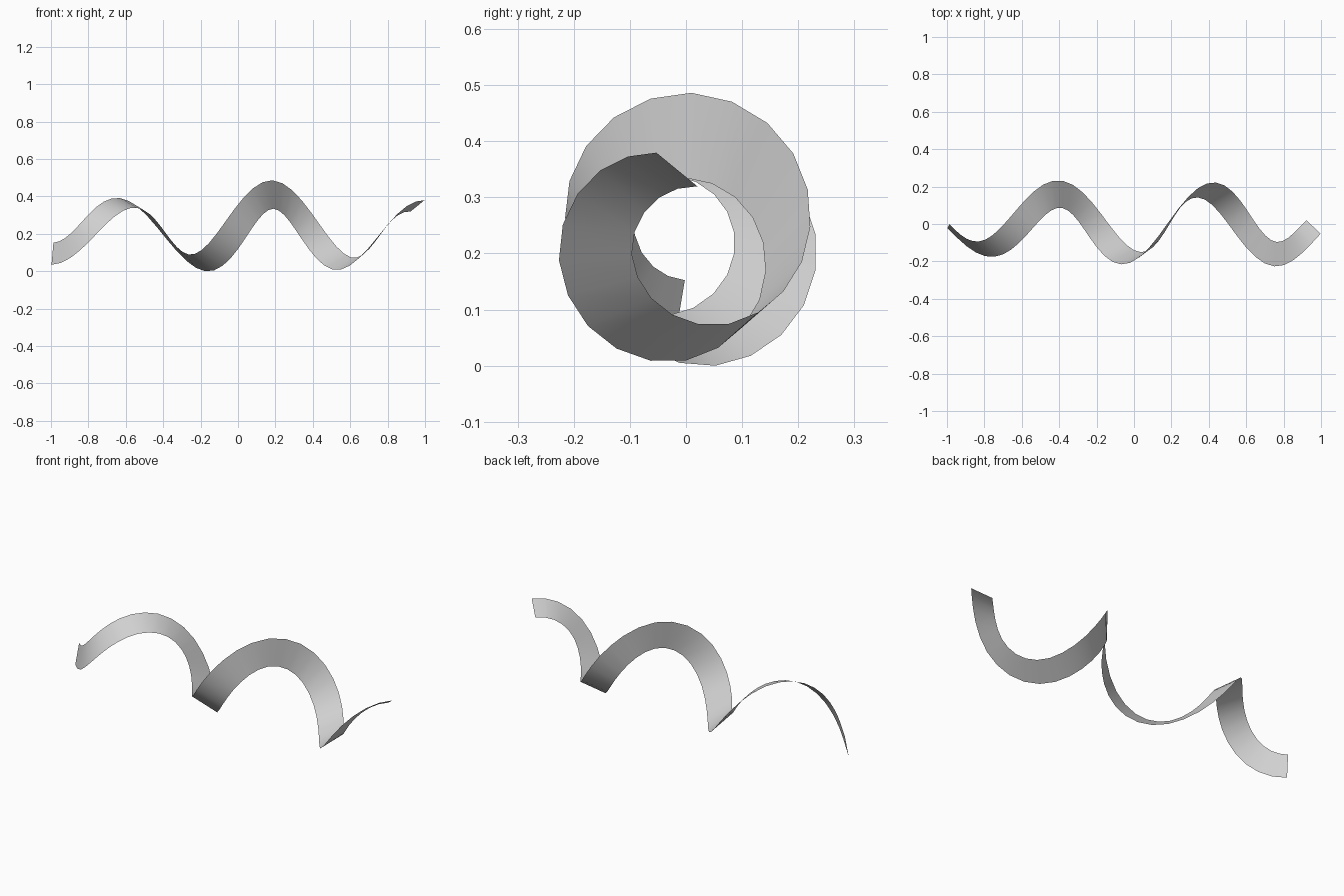
import bpy, bmesh
from math import sin, cos, pi, radians
from mathutils import Vector

cube = bpy.data.objects.get("Cube")
if cube:
    bpy.data.objects.remove(cube)

# Matte light grey
grey = bpy.data.materials.new("light_grey")
grey.use_nodes = True
colour = (0.65, 0.65, 0.65, 1)
grey.diffuse_color = colour
bsdf = next(n for n in grey.node_tree.nodes if n.type == "BSDF_PRINCIPLED")
bsdf.inputs["Base Color"].default_value = colour

SEGMENTS = 48
START, END = 0.015, 2.48        # turns around the long axis
RADII = [0.128, 0.135, 0.145, 0.16, 0.177, 0.183, 0.19, 0.182, 0.183, 0.163, 0.13]
AXIAL, TANGENTIAL = 0.75, 0.66  # pitch direction of the coil


def coil_radius(s):
    """Coil radius along the ribbon, swelling towards the middle."""
    f = s * (len(RADII) - 1)
    i = min(int(f), len(RADII) - 2)
    return RADII[i] + (RADII[i + 1] - RADII[i]) * (f - i)


def ribbon_edges(s):
    """The two edge points of the twisting ribbon at fraction s."""
    turn = START + (END - START) * s
    a = 2 * pi * turn
    outward = Vector((0, -sin(a), -cos(a)))
    along = Vector((0, -cos(a), sin(a)))
    side = Vector((AXIAL, 0, 0)) - along * TANGENTIAL
    twist = radians(-10 + 244 * turn)
    half = 0.06 + 0.017 * sin(pi * s)
    centre = Vector((-0.992 + 1.952 * s, 0, 0.235)) + outward * coil_radius(s)
    offset = (outward * cos(twist) + side * sin(twist)) * half
    return centre + offset, centre - offset


# Coiled ribbon: a single-sided strip lofted between its two edges
bm = bmesh.new()
rows = [[bm.verts.new(p) for p in ribbon_edges(i / SEGMENTS)]
        for i in range(SEGMENTS + 1)]
for (a, b), (c, d) in zip(rows, rows[1:]):
    bm.faces.new((a, b, d, c)).smooth = True

# Rest the strip on the ground
lowest = min(v.co.z for v in bm.verts)
bmesh.ops.translate(bm, verts=bm.verts, vec=(0, 0, -lowest))

mesh = bpy.data.meshes.new("coiled_ribbon")
bm.to_mesh(mesh)
bm.free()
mesh.materials.append(grey)
ribbon = bpy.data.objects.new("coiled_ribbon", mesh)
bpy.context.collection.objects.link(ribbon)
